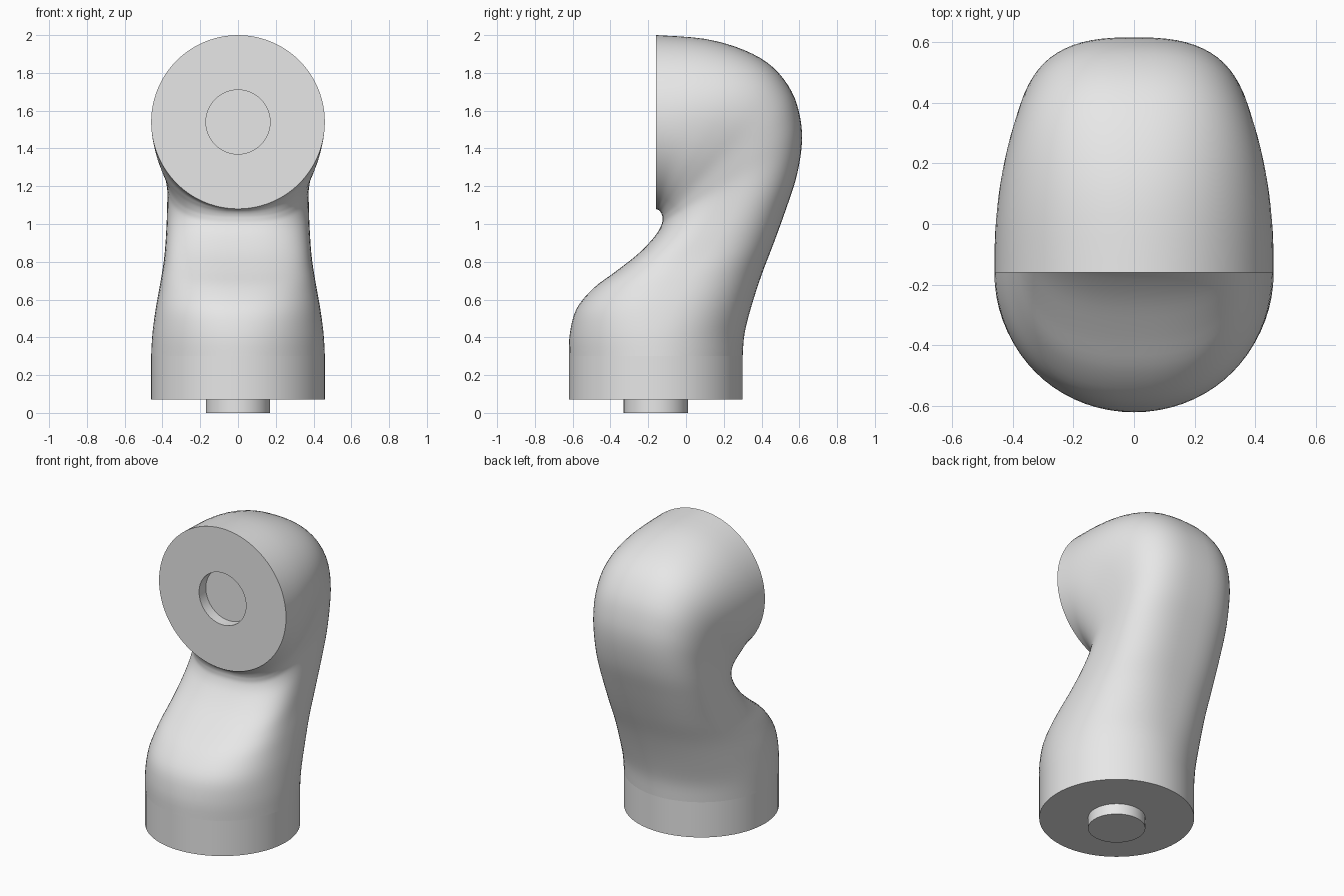
import bpy, bmesh, math

cube = bpy.data.objects.get("Cube")
if cube:
    bpy.data.objects.remove(cube, do_unlink=True)

SIDES = 72
STEPS = 4
AXIS_Y = -0.16   # peg axis and front face plane
FACE_Z = 1.54    # centre of the front face
RADIUS, PEG = 0.46, 0.17

grey = bpy.data.materials.new("light grey")
grey.use_nodes = True
grey.diffuse_color = (0.8, 0.8, 0.8, 1)
grey.node_tree.nodes["Principled BSDF"].inputs["Base Color"].default_value = (0.8, 0.8, 0.8, 1)


# A section is (front y, front z, back y, back z, half width, roundness exponent)
def flat_ring(z, r):
    return (AXIS_Y - r, z, AXIS_Y + r, z, r, 2)


def upright_ring(y, r):
    return (y, FACE_Z - r, y, FACE_Z + r, r, 2)


def superpower(v, n):
    return math.copysign(abs(v) ** (2 / n), v)


def ring_points(section):
    yf, zf, yb, zb, w, n = section
    for i in range(SIDES):
        a = 2 * math.pi * i / SIDES
        c, s = superpower(math.cos(a), n), superpower(math.sin(a), n)
        yield (w * c, (yf + yb) / 2 + (yb - yf) / 2 * s, (zf + zb) / 2 + (zb - zf) / 2 * s)


def smooth_sections(rows):
    """Catmull-Rom interpolation through the key sections."""
    result = []
    for i in range(len(rows) - 1):
        quad = (rows[max(i - 1, 0)], rows[i], rows[i + 1], rows[min(i + 2, len(rows) - 1)])
        for k in range(STEPS):
            t = k / STEPS
            result.append([
                b + t / 2 * (c - a + t * (2 * a - 5 * b + 4 * c - d + t * (3 * (b - c) + d - a)))
                for a, b, c, d in zip(*quad)])
    return result + [rows[-1]]


def loft(name, sections):
    bm = bmesh.new()
    rings = [[bm.verts.new(p) for p in ring_points(s)] for s in sections]
    for lower, upper in zip(rings, rings[1:]):
        for i in range(SIDES):
            j = (i + 1) % SIDES
            bm.faces.new((lower[i], lower[j], upper[j], upper[i]))
    bm.faces.new(rings[0])
    bm.faces.new(rings[-1])
    bmesh.ops.recalc_face_normals(bm, faces=bm.faces)
    mesh = bpy.data.meshes.new(name)
    bm.to_mesh(mesh)
    bm.free()
    mesh.materials.append(grey)
    obj = bpy.data.objects.new(name, mesh)
    bpy.context.collection.objects.link(obj)
    bpy.ops.object.select_all(action='DESELECT')
    obj.select_set(True)
    bpy.context.view_layer.objects.active = obj
    bpy.ops.object.shade_smooth_by_angle(angle=math.radians(35))
    return obj


# Bent limb, swept from the round base to the upright front face
limb = [
    flat_ring(0.3, RADIUS),
    (-0.615, 0.42, 0.31, 0.42, 0.453, 2.1),
    (-0.58, 0.55, 0.345, 0.56, 0.435, 2.3),
    (-0.49, 0.66, 0.40, 0.73, 0.41, 2.5),
    (-0.37, 0.75, 0.465, 0.90, 0.39, 2.7),
    (-0.25, 0.845, 0.53, 1.08, 0.38, 2.75),
    (-0.165, 0.935, 0.585, 1.25, 0.375, 2.75),
    (-0.13, 0.995, 0.613, 1.42, 0.375, 2.75),
    (-0.125, 1.03, 0.605, 1.56, 0.385, 2.75),
    (-0.128, 1.05, 0.56, 1.70, 0.40, 2.7),
    (-0.135, 1.064, 0.46, 1.83, 0.425, 2.5),
    (-0.143, 1.072, 0.31, 1.92, 0.445, 2.3),
    (-0.15, 1.076, 0.10, 1.98, 0.457, 2.1),
    upright_ring(AXIS_Y, RADIUS),
]
# Round socket sunk into the front face
socket = [upright_ring(AXIS_Y, PEG), upright_ring(AXIS_Y + 0.07, PEG)]
loft("bent_limb", smooth_sections(limb) + socket)

# Straight base collar with the peg below it
loft("base_and_peg", [flat_ring(0.3, RADIUS), flat_ring(0.07, RADIUS),
                      flat_ring(0.07, PEG), flat_ring(0, PEG)])
